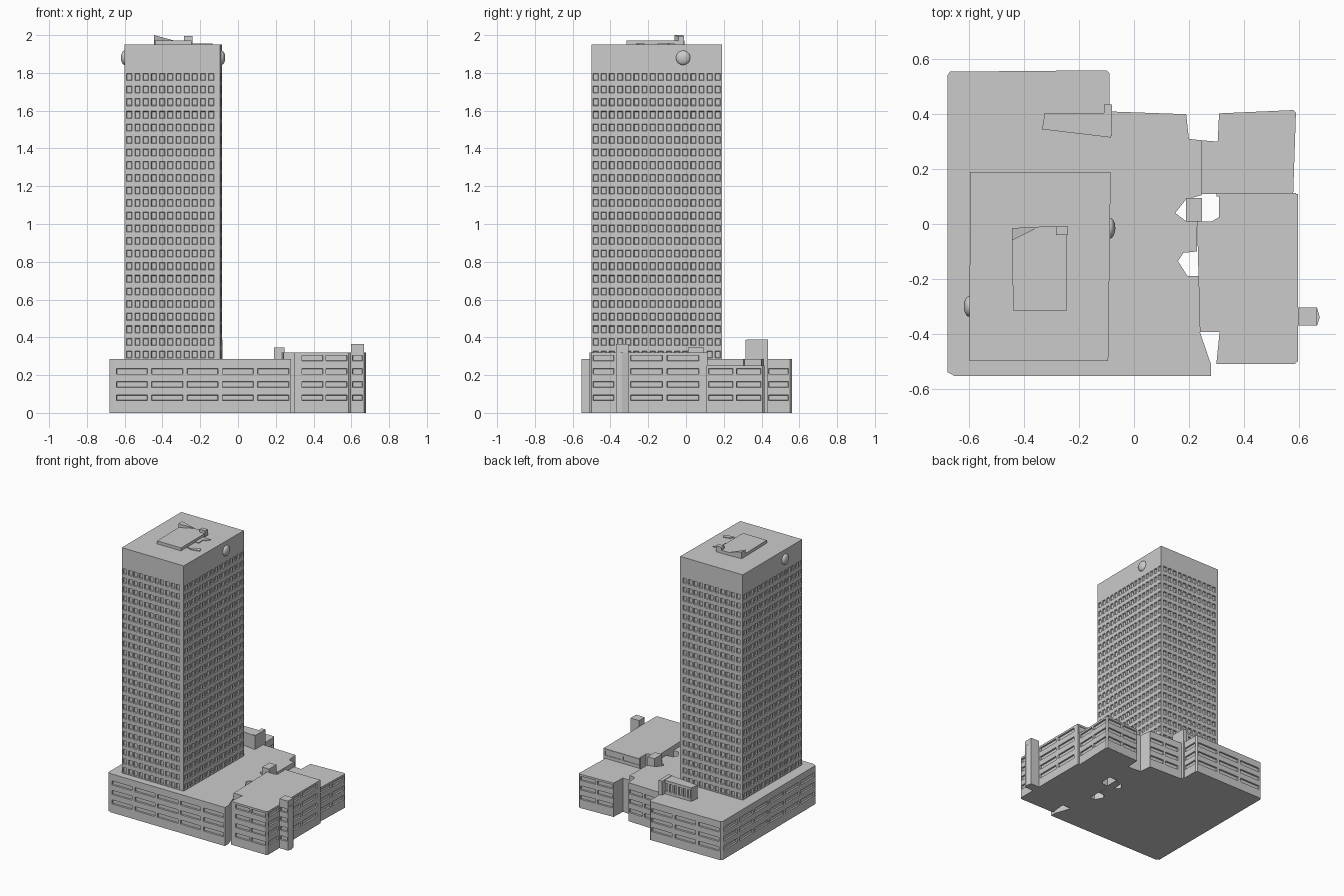
import bpy, bmesh
from mathutils import Vector

if "Cube" in bpy.data.objects:
    bpy.data.objects.remove(bpy.data.objects["Cube"])


def bands(total, count, pad0, pad1, fill):
    """Evenly spaced (start, end) openings along a wall."""
    pitch = (total - pad0 - pad1) / count
    gap = pitch * (1 - fill) / 2
    return [(pad0 + i * pitch + gap, pad0 + (i + 1) * pitch - gap) for i in range(count)]


def wall(bm, p0, p1, z0, z1, cols, rows, depth, taper):
    """Vertical wall with recessed windows where cols and rows cross."""
    p0, p1 = Vector((*p0, 0)), Vector((*p1, 0))
    along = (p1 - p0).normalized()
    inward = Vector((-along.y, along.x, 0))

    def at(u, z, d=0):
        return bm.verts.new(p0 + along * u + inward * d + Vector((0, 0, z)))

    us = [0] + [v for c in cols for v in c] + [(p1 - p0).length]
    zs = [z0] + [v for r in rows for v in r] + [z1]
    for i in range(len(us) - 1):
        for j in range(len(zs) - 1):
            u0, u1, a, b = us[i], us[i + 1], zs[j], zs[j + 1]
            outer = [at(u0, a), at(u1, a), at(u1, b), at(u0, b)]
            if i % 2 and j % 2:
                t = taper
                inner = [at(u0 + t, a + t, depth), at(u1 - t, a + t, depth),
                         at(u1 - t, b - t, depth), at(u0 + t, b - t, depth)]
                bm.faces.new(inner)
                for k in range(4):
                    m = (k + 1) % 4
                    bm.faces.new((outer[k], outer[m], inner[m], inner[k]))
            else:
                bm.faces.new(outer)


def prism(name, outline, z0, z1, windows=None, rows=(), fill=0.88, depth=0.01, taper=0.002):
    """Extruded outline (counter-clockwise); windows = {edge: (count, pad, pad)}."""
    bm = bmesh.new()
    n = len(outline)
    for i in range(n):
        p0, p1 = outline[i], outline[(i + 1) % n]
        spec = (windows or {}).get(i)
        length = (Vector(p1) - Vector(p0)).length
        cols = bands(length, *spec, fill) if spec else []
        wall(bm, p0, p1, z0, z1, cols, rows if spec else [], depth, taper)
    bm.faces.new([bm.verts.new((x, y, z1)) for x, y in outline])
    bm.faces.new([bm.verts.new((x, y, z0)) for x, y in reversed(outline)])
    bmesh.ops.remove_doubles(bm, verts=bm.verts, dist=1e-5)
    mesh = bpy.data.meshes.new(name)
    bm.to_mesh(mesh)
    bm.free()
    ob = bpy.data.objects.new(name, mesh)
    bpy.context.collection.objects.link(ob)
    return ob


def rect(x0, x1, y0, y1):
    return [(x0, y0), (x1, y0), (x1, y1), (x0, y1)]


def row_set(centres, height):
    return [(z - height / 2, z + height / 2) for z in centres]


# Tower with its window grid
tower_rows = row_set([0.309 + 0.0668 * i for i in range(23)], 0.038)
prism("tower", [(-0.60, -0.50), (-0.094, -0.50), (-0.085, 0.19), (-0.597, 0.19)], 0.28, 1.95,
      {0: (11, 0.003, 0.026), 1: (16, 0, 0), 2: (11, 0.015, 0.015), 3: (16, 0, 0)},
      tower_rows, fill=0.66, depth=0.008, taper=0.003)

# Podium, its right edge notched by light wells
low_rows = row_set([0.08, 0.15, 0.22], 0.03)
podium = [(-0.655, -0.553), (0.28, -0.553), (0.28, -0.51), (0.24, -0.393), (0.235, -0.19),
          (0.195, -0.19), (0.16, -0.135), (0.18, -0.105), (0.23, -0.10), (0.23, 0.01),
          (0.19, 0.01), (0.15, 0.04), (0.19, 0.09), (0.247, 0.105), (0.247, 0.305),
          (0.20, 0.31), (0.19, 0.40), (-0.09, 0.41), (-0.09, 0.55), (-0.10, 0.56),
          (-0.67, 0.555), (-0.68, 0.54), (-0.68, -0.54)]
prism("podium", podium, 0, 0.285,
      {0: (5, 0, 0), 16: (2, 0, 0.03), 17: (1, 0.02, 0), 19: (3, 0, 0), 21: (6, 0, 0)}, low_rows)

# Right wings
wing_rows = row_set([0.08, 0.15, 0.22, 0.29], 0.03)
prism("front_wing",
      [(0.24, -0.393), (0.312, -0.393), (0.30, -0.51), (0.585, -0.51), (0.597, -0.50),
       (0.597, -0.375), (0.597, -0.305), (0.597, 0.11), (0.31, 0.11), (0.31, 0.025),
       (0.285, 0.01), (0.23, 0.01)], 0, 0.32,
      {2: (2, 0.03, 0), 4: (1, 0, 0), 6: (2, 0, 0.03)}, wing_rows)
prism("front_wing_rear_windows", rect(0.30, 0.59, 0.10, 0.113), 0.25, 0.318,
      {2: (2, 0, 0)}, row_set([0.288], 0.03))
prism("rear_wing",
      [(0.247, 0.11), (0.58, 0.11), (0.59, 0.405), (0.58, 0.415), (0.31, 0.403),
       (0.305, 0.30), (0.247, 0.305)], 0, 0.25,
      {1: (2, 0, 0), 3: (2, 0, 0)}, low_rows)

# Stair pillar on the right side
prism("stair_pillar", [(0.597, -0.37), (0.667, -0.37), (0.677, -0.34), (0.667, -0.305),
                       (0.597, -0.305)], 0, 0.32, {0: (1, 0, 0)}, wing_rows, fill=0.75)
prism("stair_pillar_head", rect(0.597, 0.667, -0.37, -0.305), 0.31, 0.365)

# Boxes on the podium roof
prism("lift_box", rect(0.19, 0.247, 0.01, 0.095), 0, 0.345)
prism("plant_room", [(-0.335, 0.345), (-0.083, 0.315), (-0.083, 0.405), (-0.325, 0.405)],
      0.28, 0.385, {2: (6, 0.02, 0)}, row_set([0.335], 0.06), fill=0.6)
prism("plant_room_column", rect(-0.11, -0.081, 0.32, 0.435), 0, 0.388)

# Tower roof slab and equipment
prism("roof_slab", [(-0.44, -0.315), (-0.245, -0.315), (-0.245, -0.035), (-0.285, -0.008),
                    (-0.345, -0.01), (-0.445, -0.06)], 1.945, 1.972)
wedge = prism("roof_wedge", [(-0.445, -0.06), (-0.345, -0.01), (-0.445, -0.015)], 1.945, 2.0)
for v in wedge.data.vertices:
    if v.co.x > -0.4 and v.co.z > 1.96:
        v.co.z = 1.973
prism("roof_box", rect(-0.285, -0.24, -0.04, -0.01), 1.945, 1.994)
prism("roof_arm_front", [(-0.245, -0.25), (-0.205, -0.25), (-0.20, -0.235), (-0.15, -0.22),
                         (-0.135, -0.25), (-0.20, -0.265)], 1.945, 1.955)
prism("roof_arm_rear", [(-0.245, -0.15), (-0.215, -0.15), (-0.22, -0.095), (-0.20, -0.09),
                        (-0.18, -0.06), (-0.245, -0.06)], 1.945, 1.955)

# Round domes near the top of the side walls
for name, x, y in (("dome_right", -0.088, -0.015), ("dome_left", -0.60, -0.30)):
    bpy.ops.mesh.primitive_uv_sphere_add(segments=24, ring_count=12, radius=1, location=(x, y, 1.88))
    dome = bpy.context.object
    dome.name = name
    dome.scale = (0.02, 0.038, 0.038)
    bpy.ops.object.shade_smooth_by_angle()
